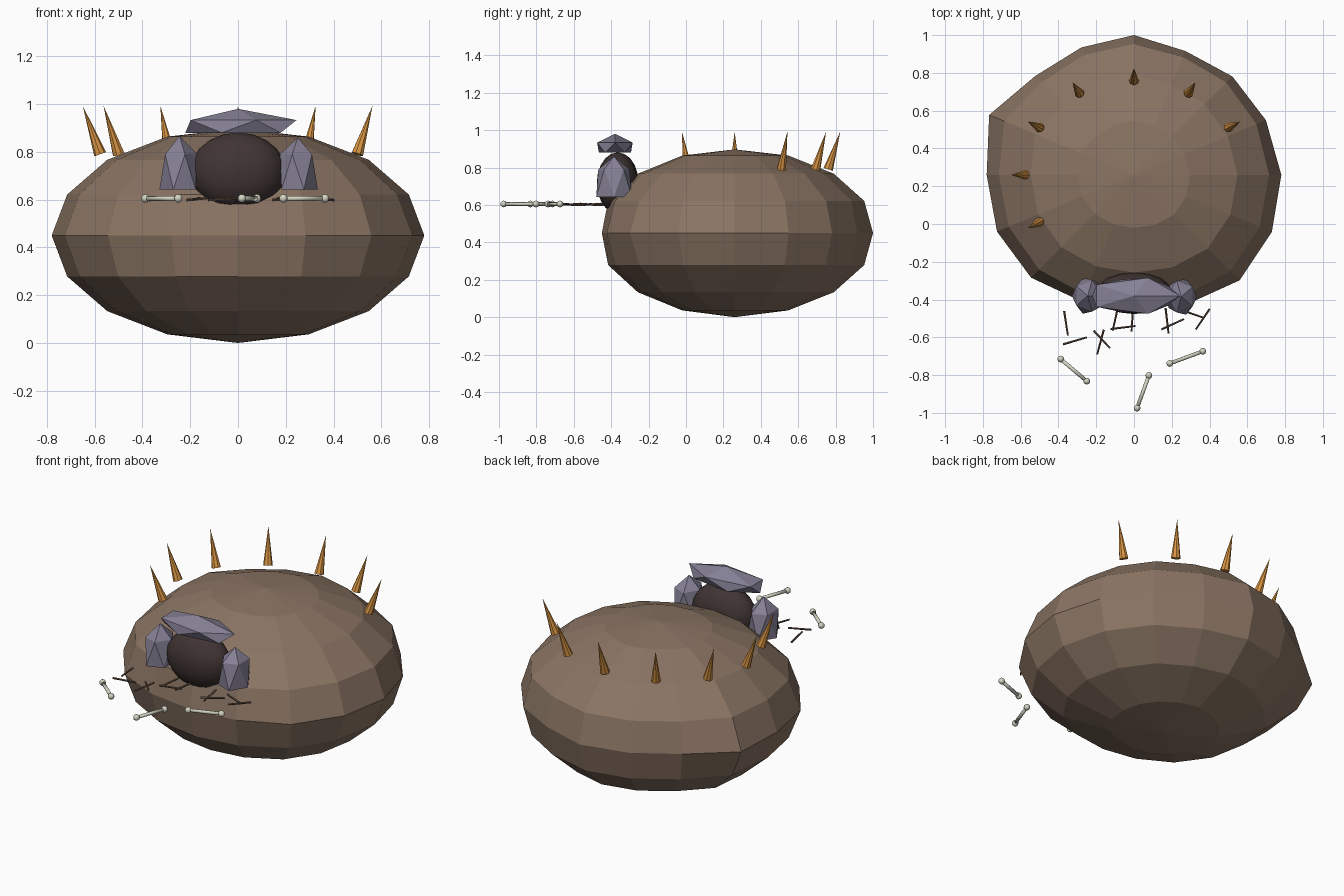
import bpy, bmesh, math
from mathutils import Vector, Matrix

if "Cube" in bpy.data.objects:
    bpy.data.objects.remove(bpy.data.objects["Cube"])


def material(name, r, g, b):
    lin = lambda c: ((c / 255 + 0.055) / 1.055) ** 2.4
    m = bpy.data.materials.new(name)
    m.diffuse_color = (lin(r), lin(g), lin(b), 1)
    m.use_nodes = True
    m.node_tree.nodes["Principled BSDF"].inputs["Base Color"].default_value = m.diffuse_color
    return m


EARTH = material("earth brown", 138, 116, 99)
DARK = material("cave dark", 64, 52, 51)
STONE = material("grey violet stone", 134, 129, 150)
THORN = material("amber thorn", 218, 150, 68)
BONE = material("pale bone", 212, 212, 196)
TWIG = material("twig brown", 104, 84, 70)


def finish(name, bm, mat, smooth=False):
    bmesh.ops.recalc_face_normals(bm, faces=bm.faces)
    for f in bm.faces:
        f.smooth = smooth
    me = bpy.data.meshes.new(name)
    bm.to_mesh(me)
    bm.free()
    me.materials.append(mat)
    ob = bpy.data.objects.new(name, me)
    bpy.context.collection.objects.link(ob)
    return ob


def rod(bm, a, b, r1, r2, sides):
    a, b = Vector(a), Vector(b)
    d = b - a
    mat = Matrix.Translation((a + b) / 2) @ d.to_track_quat('Z', 'Y').to_matrix().to_4x4()
    bmesh.ops.create_cone(bm, cap_ends=True, segments=sides, radius1=r1, radius2=r2,
                          depth=d.length, matrix=mat)


# Lumpy mound: 16 x 8 sphere with an uneven outline
RADII = [.78, .756, .737, .71, .74, .73, .74, .83, .78, .785, .77, .725, .71, .74, .79, .79]
bm = bmesh.new()
rings = []
for j in range(1, 8):
    t = math.radians(-90 + 22.5 * j)
    keep = 1 if j == 4 else 0.6
    ring = []
    for i, r in enumerate(RADII):
        a = math.radians(22.5 * i)
        rr = (r * keep + 0.765 * (1 - keep)) * math.cos(t)
        ring.append(bm.verts.new((rr * math.cos(a), 0.26 + rr * math.sin(a),
                                  0.45 + 0.448 * math.sin(t))))
    rings.append(ring)
low, top = bm.verts.new((0, 0.26, 0)), bm.verts.new((0, 0.26, 0.897))
for i in range(16):
    k = (i + 1) % 16
    for p, q in zip(rings, rings[1:]):
        bm.faces.new((p[i], p[k], q[k], q[i]))
    bm.faces.new((low, rings[0][k], rings[0][i]))
    bm.faces.new((top, rings[-1][i], rings[-1][k]))
finish("mound", bm, EARTH)

# Dark cave mouth
bm = bmesh.new()
bmesh.ops.create_uvsphere(bm, u_segments=16, v_segments=10, radius=1,
                          matrix=Matrix.Translation((0, -0.365, 0.718))
                          @ Matrix.Diagonal((0.2, 0.112, 0.163, 1)))
finish("cave_mouth", bm, DARK, True)


# Faceted stones around the mouth: flat base, five-sided rings, peak
def stone(name, x, y, rx, ry, zs, shrink, turn):
    bm = bmesh.new()
    for z, s, off in ((zs[0], shrink[0], 36), (zs[1], shrink[1], 0)):
        for i in range(5):
            a = math.radians(72 * i + off + turn)
            bm.verts.new((x + rx * s * math.cos(a), y + ry * s * math.sin(a), z))
    bm.verts.new((x, y, zs[2]))
    bmesh.ops.convex_hull(bm, input=bm.verts)
    finish(name, bm, STONE)


stone("left_stone", -0.245, -0.38, 0.084, 0.1, (0.642, 0.79, 0.867), (1, 0.88), 0)
stone("right_stone", 0.25, -0.385, 0.084, 0.1, (0.642, 0.79, 0.86), (1, 0.88), 180)
stone("lintel_stone", 0.0, -0.38, 0.245, 0.1, (0.88, 0.933, 0.98), (0.9, 1), 0)

# Crown of thorns leaning outward
for n in range(7):
    a = math.radians(30 + 30 * n)
    c, s = math.cos(a), math.sin(a)
    bm = bmesh.new()
    rod(bm, (0.577 * c, 0.26 + 0.5 * s, 0.79), (0.65 * c, 0.26 + 0.565 * s, 0.993), 0.026, 0, 8)
    finish("thorn_%d" % (n + 1), bm, THORN)

# Scattered bones: shaft with a knob at each end
BONES = [(-.388, -.715, -.25, -.832), (.19, -.738, .364, -.674), (.016, -.975, .079, -.802)]
for n, (x1, y1, x2, y2) in enumerate(BONES):
    a, b = (x1, y1, 0.605), (x2, y2, 0.605)
    bm = bmesh.new()
    rod(bm, a, b, 0.01, 0.01, 8)
    for p in (a, b):
        bmesh.ops.create_uvsphere(bm, u_segments=10, v_segments=6, radius=0.018,
                                  matrix=Matrix.Translation(p))
    ob = finish("bone_%d" % (n + 1), bm, BONE, True)

# Twigs on the threshold
TWIGS = [(-.37, -.46, -.35, -.59), (-.375, -.637, -.25, -.6), (-.213, -.565, -.127, -.657),
         (-.16, -.56, -.195, -.69), (-.125, -.556, .008, -.54), (-.085, -.44, -.113, -.565),
         (-.005, -.44, -.013, -.57), (.167, -.445, .183, -.58), (.145, -.558, .265, -.503),
         (.25, -.455, .37, -.497), (.4, -.45, .327, -.558)]
bm = bmesh.new()
for n, (x1, y1, x2, y2) in enumerate(TWIGS):
    d = 0.004 * (-1) ** n
    rod(bm, (x1, y1, 0.602 - d), (x2, y2, 0.602 + d), 0.006, 0.005, 5)
finish("twigs", bm, TWIG)
